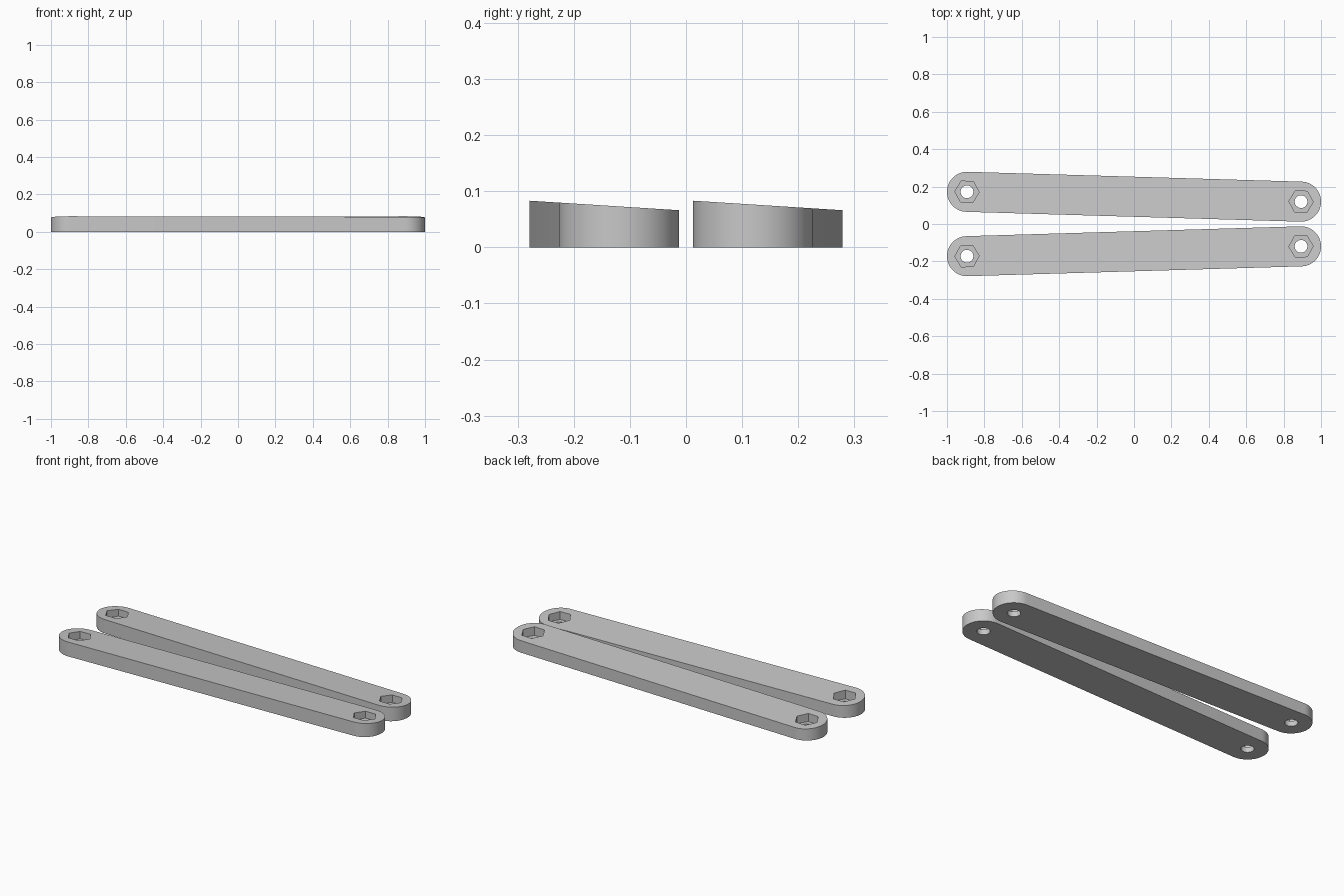
import bpy, bmesh, math
from mathutils import Vector

cube = bpy.data.objects.get("Cube")
if cube:
    bpy.data.objects.remove(cube, do_unlink=True)

# Plain grey plastic
GREY = (0.58, 0.58, 0.58, 1.0)
mat = bpy.data.materials.new("grey plastic")
mat.use_nodes = True
mat.diffuse_color = GREY
mat.node_tree.nodes["Principled BSDF"].inputs["Base Color"].default_value = GREY

END_R, HEX_R, HOLE_R = 0.107, 0.065, 0.034
POCKET_Z, HIGH_Z, SLOPE = 0.03, 0.083, 0.0637
END_X = 1 - END_R


def arc(centre, radius, start, sweep, count):
    return [centre + radius * Vector((math.cos(start + sweep * i / count),
                                      math.sin(start + sweep * i / count)))
            for i in range(count)]


def build_arm(name, y_left, y_right):
    bm = bmesh.new()
    a, b = Vector((-END_X, y_left)), Vector((END_X, y_right))
    angle = math.atan2(b.y - a.y, b.x - a.x)
    low_y = min(a.y, b.y) - END_R

    def ring(points, height):
        verts = [bm.verts.new((p.x, p.y, height(p))) for p in points]
        edges = [bm.edges.new((v, verts[i - 1])) for i, v in enumerate(verts)]
        return verts, edges

    def walls(lower, upper, smooth):
        for i in range(len(lower)):
            face = bm.faces.new((lower[i - 1], lower[i], upper[i], upper[i - 1]))
            face.smooth = smooth

    def fill(edges, up):
        bmesh.ops.triangle_fill(bm, edges=edges, use_beauty=True,
                                normal=(0, 0, 1 if up else -1))

    def top(p):
        return HIGH_Z - SLOPE * (p.y - low_y)

    def base(p):
        return 0.0

    def pocket(p):
        return POCKET_Z

    # Round-ended body with a sloping top
    outline = (arc(b, END_R, angle - math.pi / 2, math.pi, 32)
               + [b + END_R * Vector((-math.sin(angle), math.cos(angle)))]
               + arc(a, END_R, angle + math.pi / 2, math.pi, 32)
               + [a + END_R * Vector((math.sin(angle), -math.cos(angle)))])
    low, low_edges = ring(outline, base)
    high, high_edges = ring(outline, top)
    walls(low, high, True)

    # Hexagonal nut pocket and bolt hole at each end
    for centre in (a, b):
        hexagon = arc(centre, HEX_R, angle, math.tau, 6)
        circle = arc(centre, HOLE_R, angle, math.tau, 36)
        hex_top, hex_top_edges = ring(hexagon, top)
        hex_floor, hex_floor_edges = ring(hexagon, pocket)
        hole_top, hole_top_edges = ring(circle, pocket)
        hole_low, hole_low_edges = ring(circle, base)
        walls(hex_floor, hex_top, False)
        walls(hole_low, hole_top, True)
        fill(hex_floor_edges + hole_top_edges, True)
        high_edges += hex_top_edges
        low_edges += hole_low_edges
    fill(high_edges, True)
    fill(low_edges, False)

    bmesh.ops.recalc_face_normals(bm, faces=bm.faces[:])
    mesh = bpy.data.meshes.new(name)
    bm.to_mesh(mesh)
    bm.free()
    mesh.materials.append(mat)
    obj = bpy.data.objects.new(name, mesh)
    bpy.context.collection.objects.link(obj)
    bpy.ops.object.select_all(action='DESELECT')
    obj.select_set(True)
    bpy.context.view_layer.objects.active = obj
    bpy.ops.object.shade_smooth_by_angle(angle=math.radians(30))


# Two arms that spread apart towards the right
build_arm("front_arm", -0.172, -0.1195)
build_arm("back_arm", 0.172, 0.1195)
